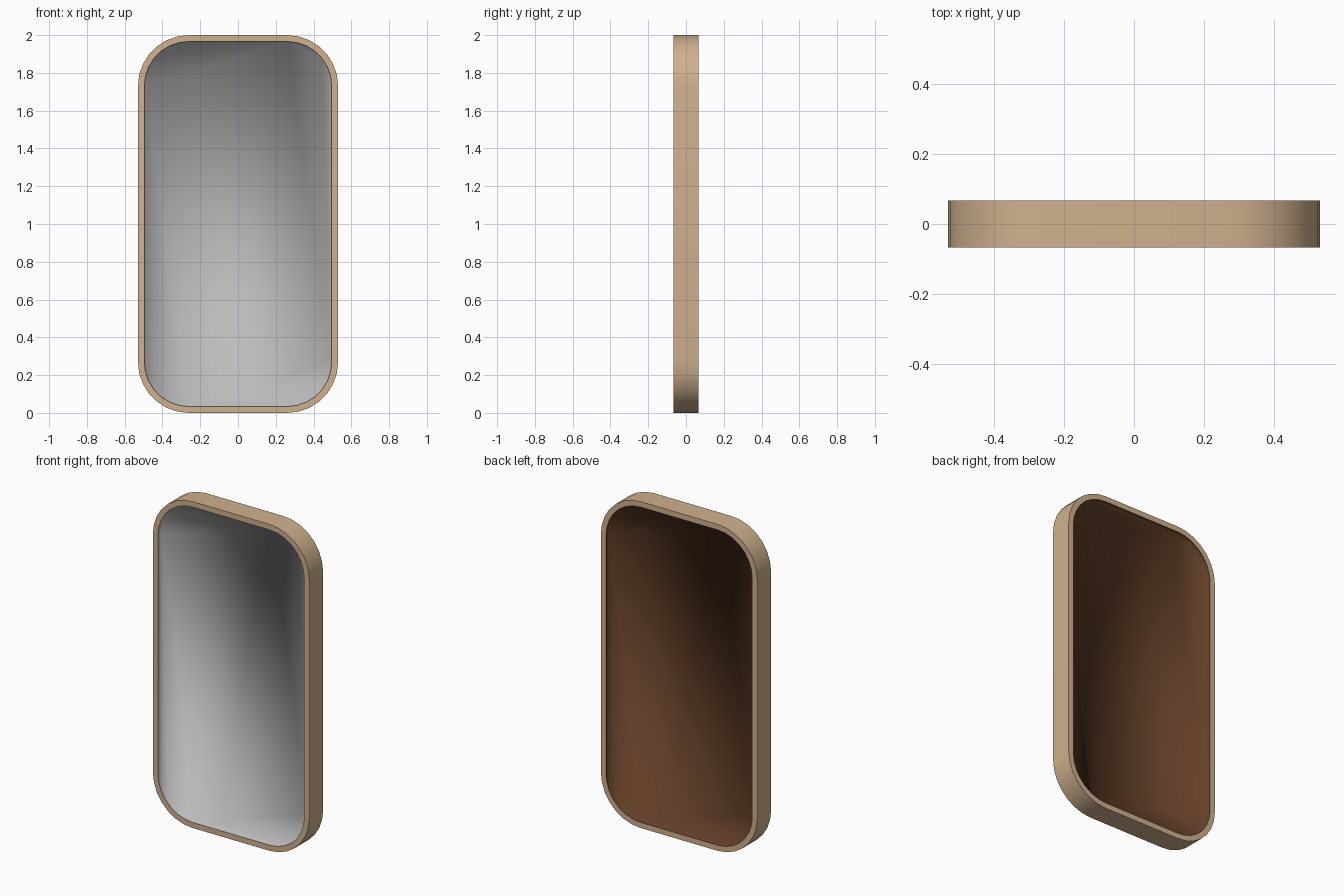
import bpy, math

if "Cube" in bpy.data.objects:
    bpy.data.objects.remove(bpy.data.objects["Cube"])

W, H, D = 0.53, 1.0, 0.067      # half width, half height, half depth
R, RIM, RECESS = 0.27, 0.034, 0.03
SEGS = 7


def material(name, rgb):
    m = bpy.data.materials.new(name)
    m.diffuse_color = (*rgb, 1)
    m.use_nodes = True
    m.node_tree.nodes["Principled BSDF"].inputs["Base Color"].default_value = m.diffuse_color
    return m


def outline(inset, y):
    """Rounded rectangle loop, counter-clockwise seen from the front."""
    r = R - inset
    pts = []
    for q, (sx, sz) in enumerate([(1, 1), (-1, 1), (-1, -1), (1, -1)]):
        for i in range(SEGS + 1):
            a = (q + i / SEGS) * math.pi / 2
            pts.append((sx * (W - R) + r * math.cos(a), y,
                        H + sz * (H - R) + r * math.sin(a)))
    return pts


def build(name, loops, mat, cap=False, flip=False):
    """Skin consecutive loops; optionally cap the last one."""
    n = len(loops[0])
    verts = [p for loop in loops for p in loop]
    faces = []
    for k in range(len(loops) - 1):
        a, b = k * n, (k + 1) * n
        for i in range(n):
            j = (i + 1) % n
            faces.append((a + i, a + j, b + j, b + i))
    if cap:
        faces.append(tuple(range((len(loops) - 1) * n, len(loops) * n)))
    if flip:
        faces = [f[::-1] for f in faces]
    me = bpy.data.meshes.new(name)
    me.from_pydata(verts, [], faces)
    me.update()
    me.materials.append(mat)
    ob = bpy.data.objects.new(name, me)
    bpy.context.collection.objects.link(ob)
    for p in me.polygons:
        p.use_smooth = True
    return ob


wood = material("light_wood", (0.63, 0.44, 0.27))
silver = material("silver_glass", (0.50, 0.50, 0.50))
brown = material("dark_brown", (0.125, 0.050, 0.021))

# Frame: back rim, outer wall, front rim
frame = build("frame", [outline(RIM, D), outline(0, D),
                        outline(0, -D), outline(RIM, -D)], wood)
bpy.context.view_layer.objects.active = frame
frame.select_set(True)
bpy.ops.object.shade_smooth_by_angle(angle=math.radians(40))

# Mirror glass: shallow softly shaded recess in the front
build("mirror_glass", [outline(RIM, -D), outline(RIM, -D + RECESS)],
      silver, cap=True)

# Back panel: matching recess behind
build("back_panel", [outline(RIM, D), outline(RIM, D - RECESS)],
      brown, cap=True, flip=True)
